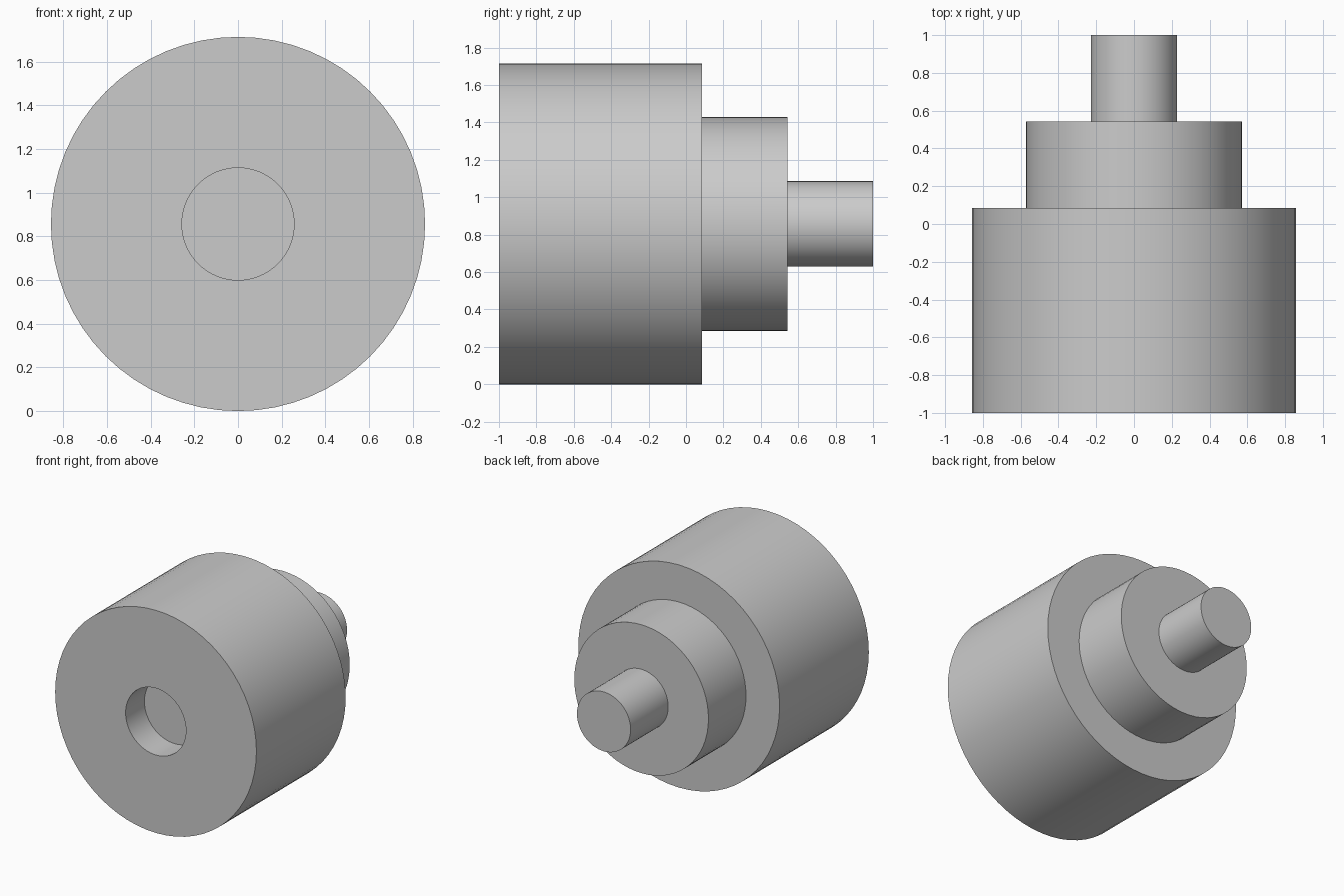
import bpy
import bmesh
from math import sin, cos, tau, radians

cube = bpy.data.objects.get("Cube")
if cube:
    bpy.data.objects.remove(cube, do_unlink=True)

UNIT = 2 / 35          # the whole part is 35 units long
SEGMENTS = 64
AXIS_HEIGHT = 15 * UNIT

# Plain grey metal
grey = bpy.data.materials.new("grey_metal")
grey.use_nodes = True
colour = (0.6, 0.6, 0.6, 1)
grey.diffuse_color = colour
grey.node_tree.nodes["Principled BSDF"].inputs["Base Color"].default_value = colour

# Half section as (radius, distance from front): socket, body, collar, pin
profile = [(4.5, 4), (4.5, 0), (15, 0), (15, 19), (10, 19), (10, 27), (4, 27), (4, 35)]


def lathe(name, section):
    """Turn a half section around the y axis and close both ends."""
    bm = bmesh.new()
    rings = []
    for radius, along in section:
        rings.append([
            bm.verts.new((radius * UNIT * sin(tau * i / SEGMENTS),
                          along * UNIT - 1,
                          AXIS_HEIGHT + radius * UNIT * cos(tau * i / SEGMENTS)))
            for i in range(SEGMENTS)])
    for a, b in zip(rings, rings[1:]):
        for i in range(SEGMENTS):
            j = (i + 1) % SEGMENTS
            bm.faces.new((a[i], a[j], b[j], b[i]))
    bm.faces.new(rings[0])
    bm.faces.new(rings[-1])
    bmesh.ops.recalc_face_normals(bm, faces=bm.faces)
    mesh = bpy.data.meshes.new(name)
    bm.to_mesh(mesh)
    bm.free()
    mesh.materials.append(grey)
    obj = bpy.data.objects.new(name, mesh)
    bpy.context.collection.objects.link(obj)
    return obj


# Stepped shaft, smooth round walls with sharp rims
shaft = lathe("stepped_shaft", profile)
bpy.ops.object.select_all(action='DESELECT')
shaft.select_set(True)
bpy.context.view_layer.objects.active = shaft
bpy.ops.object.shade_smooth_by_angle(angle=radians(30))
